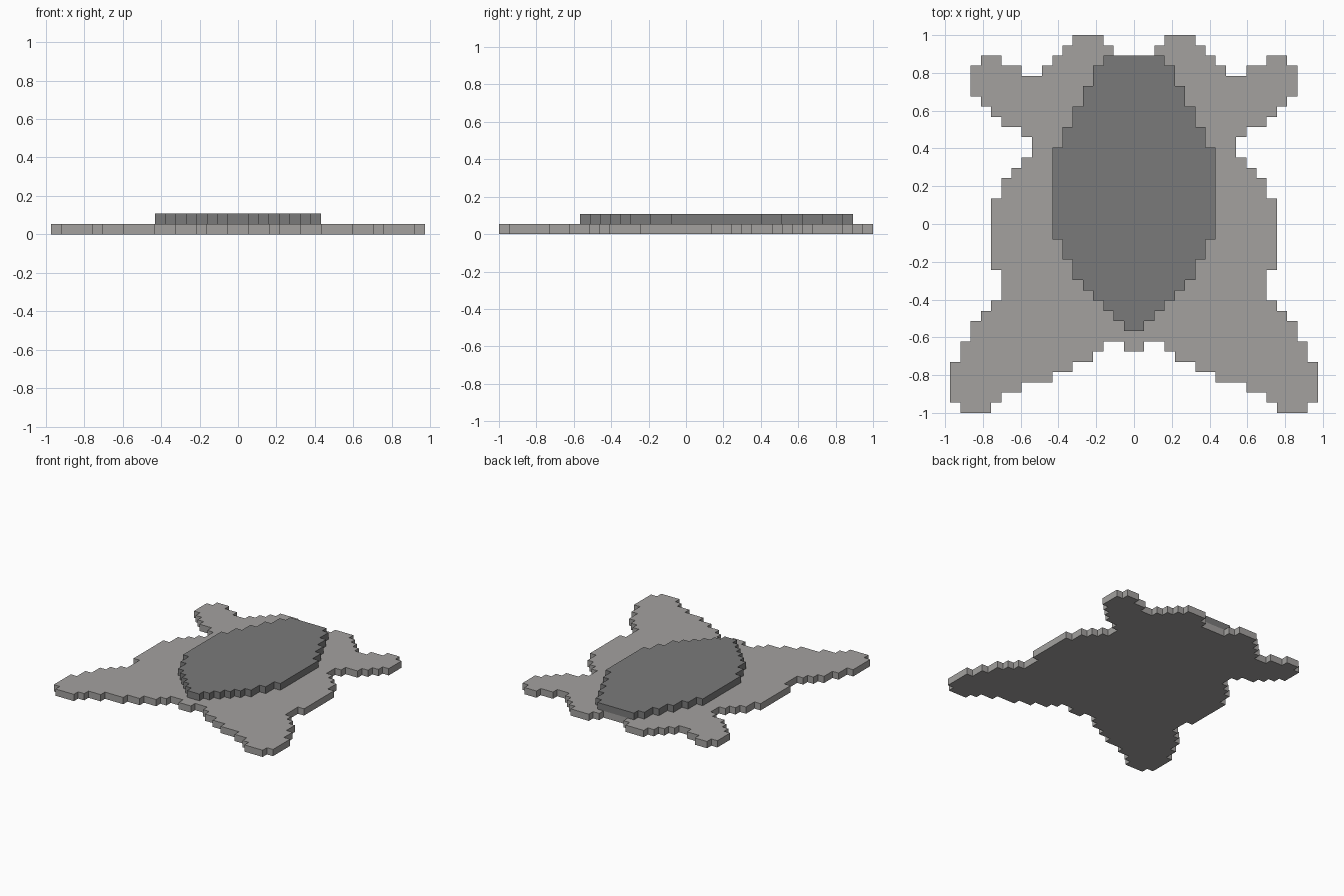
import bpy, bmesh

cube = bpy.data.objects.get("Cube")
if cube:
    bpy.data.objects.remove(cube, do_unlink=True)

U = 2 / 37  # size of one grid cell


def material(name, rgb):
    m = bpy.data.materials.new(name)
    m.use_nodes = True
    m.diffuse_color = (*rgb, 1)
    m.node_tree.nodes["Principled BSDF"].inputs["Base Color"].default_value = (*rgb, 1)
    return m


def stepped_slab(name, start_row, runs, level, mat):
    """Stepped half outline (column, row, column, row ...), mirrored and extruded one cell."""
    half, col, row = [], 0, start_row
    for i, value in enumerate(runs):
        if i % 2 == 0:
            col = value
        else:
            row = value
        half.append((col, row))
    outline = half + [(-c, r) for c, r in reversed(half)]

    bm = bmesh.new()
    verts = [bm.verts.new((c * U, 1 - r * U, level * U)) for c, r in outline]
    face = bm.faces.new(verts)
    top = bmesh.ops.extrude_face_region(bm, geom=[face])["geom"]
    bmesh.ops.translate(bm, vec=(0, 0, U),
                        verts=[v for v in top if isinstance(v, bmesh.types.BMVert)])
    bmesh.ops.recalc_face_normals(bm, faces=bm.faces)
    mesh = bpy.data.meshes.new(name)
    bm.to_mesh(mesh)
    bm.free()
    mesh.materials.append(mat)
    obj = bpy.data.objects.new(name, mesh)
    bpy.context.collection.objects.link(obj)
    return obj


light_gray = material("light gray", (0.366, 0.356, 0.347))
dark_gray = material("dark gray", (0.195, 0.195, 0.195))

# Lower slab: back prongs, arms, flanks, then spread front feet
base_runs = [2, 1, 3, 0, 6, 1, 7, 2, 8, 3, 9, 4,
             11, 3, 13, 2, 15, 3, 16, 6, 15, 7, 14, 8, 13, 9, 11, 10,
             10, 12, 11, 13, 12, 14, 13, 16, 14, 23, 13, 26,
             14, 27, 15, 28, 16, 30, 17, 32, 18, 36, 17, 37,
             14, 36, 13, 35, 11, 34, 8, 33, 6, 32, 4, 31, 3, 30, 1, 31]
stepped_slab("base_slab", 2, base_runs, 0, light_gray)

# Upper slab: pointed oval
oval_runs = [3, 3, 4, 5, 5, 7, 6, 9, 7, 11, 8, 20, 7, 22, 6, 24,
             5, 25, 4, 26, 3, 27, 2, 28, 1, 29]
stepped_slab("raised_oval", 2, oval_runs, 1, dark_gray)
